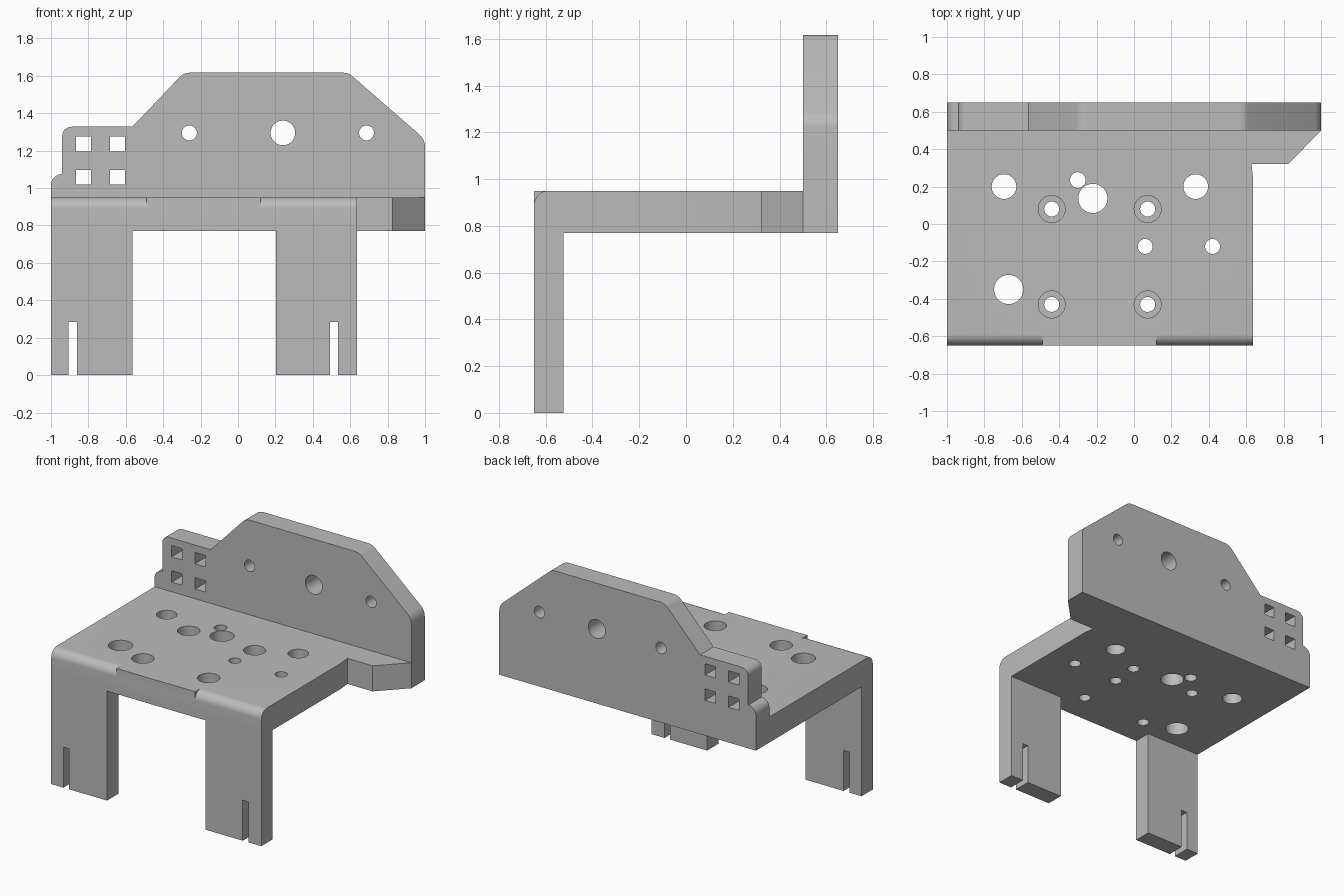
import bpy, bmesh, math
from mathutils import Vector

if "Cube" in bpy.data.objects:
    bpy.data.objects.remove(bpy.data.objects["Cube"])

steel = bpy.data.materials.new("plain grey")
steel.diffuse_color = (0.5, 0.5, 0.5, 1)
steel.use_nodes = True
steel.node_tree.nodes["Principled BSDF"].inputs["Base Color"].default_value = steel.diffuse_color

# which way a 2D profile (u, v) and its depth d map into space
AXES = {
    "x": lambda u, v, d: (d, u, v),
    "y": lambda u, v, d: (u, d, v),
    "z": lambda u, v, d: (u, v, d),
}


def rounded(points, steps=8):
    """Profile points (u, v[, radius]) with the given corners filleted."""
    out = []
    n = len(points)
    for i, p in enumerate(points):
        c = Vector(p[:2])
        if len(p) < 3:
            out.append(c)
            continue
        a = (Vector(points[i - 1][:2]) - c).normalized()
        b = (Vector(points[(i + 1) % n][:2]) - c).normalized()
        half = a.angle(b) / 2
        centre = c + (a + b).normalized() * (p[2] / math.sin(half))
        s = c + a * (p[2] / math.tan(half)) - centre
        e = c + b * (p[2] / math.tan(half)) - centre
        turn = math.atan2(s.x * e.y - s.y * e.x, s.dot(e))
        for k in range(steps + 1):
            t = turn * k / steps
            out.append(centre + Vector((s.x * math.cos(t) - s.y * math.sin(t),
                                        s.x * math.sin(t) + s.y * math.cos(t))))
    return out


def prism(name, points, axis, d0, d1):
    bm = bmesh.new()
    face = bm.faces.new([bm.verts.new(AXES[axis](u, v, d0)) for u, v in points])
    move = Vector(AXES[axis](0, 0, d1 - d0))
    ext = bmesh.ops.extrude_face_region(bm, geom=[face])
    bmesh.ops.translate(bm, vec=move, verts=[g for g in ext["geom"] if isinstance(g, bmesh.types.BMVert)])
    bmesh.ops.recalc_face_normals(bm, faces=bm.faces)
    mesh = bpy.data.meshes.new(name)
    bm.to_mesh(mesh)
    bm.free()
    mesh.materials.append(steel)
    ob = bpy.data.objects.new(name, mesh)
    bpy.context.collection.objects.link(ob)
    return ob


def rect(u0, u1, v0, v1):
    return [(u0, v0), (u1, v0), (u1, v1), (u0, v1)]


def circle(u, v, r, n=40):
    return [(u + r * math.cos(2 * math.pi * k / n), v + r * math.sin(2 * math.pi * k / n)) for k in range(n)]


def boolean(target, tool, op="DIFFERENCE"):
    mod = target.modifiers.new("cut", "BOOLEAN")
    mod.operation, mod.solver, mod.object = op, "EXACT", tool
    bpy.context.view_layer.objects.active = target
    bpy.ops.object.modifier_apply(modifier=mod.name)
    bpy.data.objects.remove(tool)


# horizontal deck with the clipped ear on the right
bracket = prism("bracket", [(-1, -0.65), (0.637, -0.65), (0.637, 0.24), (0.628, 0.32),
                            (0.825, 0.32), (1, 0.5), (1, 0.6), (-1, 0.6)], "z", 0.77, 0.95)

# rounded bends above the two legs
for x0, x1 in ((-1.1, -0.49), (0.12, 0.7)):
    corner = rounded([(-0.65, 0.95, 0.06), (-0.65, 0.8), (-0.5, 0.95)][::-1])
    arc = rounded([(-0.5, 0.95), (-0.65, 0.95, 0.06), (-0.65, 0.8)])[1:-1]
    boolean(bracket, prism("bend_cutter", arc + [(-0.7, arc[-1].y), (-0.7, 1.0), (arc[0].x, 1.0)], "x", x0, x1))

# deck holes: x, y, radius
for x, y, r in ((-0.695, 0.2, 0.066), (-0.3, 0.235, 0.042), (-0.22, 0.137, 0.078), (0.33, 0.2, 0.066),
                (0.06, -0.12, 0.04), (0.42, -0.12, 0.04), (-0.67, -0.35, 0.078)):
    boolean(bracket, prism("hole_cutter", circle(x, y, r), "z", 0.7, 1.0))

# counterbored screw holes
for x in (-0.44, 0.073):
    for y in (0.08, -0.43):
        boolean(bracket, prism("hole_cutter", circle(x, y, 0.04), "z", 0.7, 1.0))
        boolean(bracket, prism("bore_cutter", circle(x, y, 0.072), "z", 0.84, 1.0))

# slotted legs
for x0, x1, s0, s1 in ((-1, -0.565, -0.905, -0.86), (0.203, 0.637, 0.492, 0.535)):
    outline = [(x0, 0), (s0, 0), (s0, 0.285), (s1, 0.285), (s1, 0), (x1, 0), (x1, 0.8), (x0, 0.8)]
    boolean(bracket, prism("leg", outline, "y", -0.65, -0.525), "UNION")

# upright back plate
back = prism("back_plate", rounded([(-1, 0.77), (1, 0.77), (1, 1.26, 0.09), (0.59, 1.617, 0.08),
                                    (-0.29, 1.617, 0.08), (-0.565, 1.328), (-0.94, 1.328, 0.05),
                                    (-0.94, 1.075), (-1, 1.075, 0.0599)]), "y", 0.5, 0.65)
for x, r in ((-0.26, 0.04), (0.24, 0.066), (0.687, 0.04)):
    boolean(back, prism("hole_cutter", circle(x, 1.295, r), "y", 0.4, 0.8))
for x in (-0.867, -0.685):
    for z in (1.018, 1.196):
        boolean(back, prism("window_cutter", rect(x, x + 0.081, z, z + 0.08), "y", 0.4, 0.8))
boolean(bracket, back, "UNION")

# smooth bends and bores, crisp edges
bpy.ops.object.select_all(action="DESELECT")
bracket.select_set(True)
bpy.context.view_layer.objects.active = bracket
bpy.ops.object.shade_smooth_by_angle(angle=math.radians(25))
